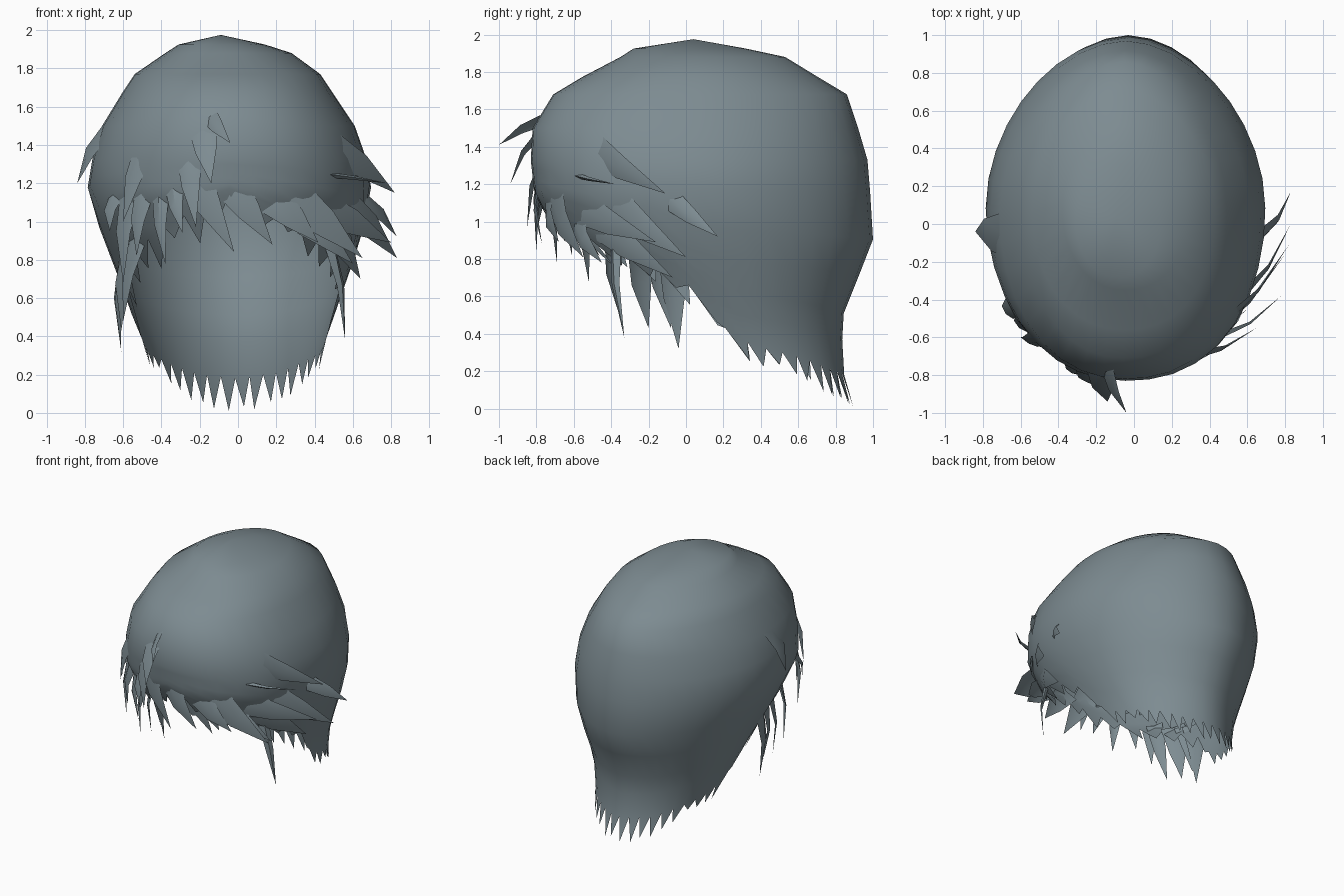
import bpy, bmesh, math, random
from mathutils import Vector

random.seed(4)
hair = bpy.data.materials.new("slate grey hair")
hair.diffuse_color = (0.205, 0.26, 0.285, 1)

# profile rows: z, front y, back y, left x, right x
PROFILE = [
    (1.97, 0.03, 0.05, -0.10, -0.08), (1.925, -0.28, 0.32, -0.31, 0.14),
    (1.88, -0.35, 0.53, -0.38, 0.28), (1.77, -0.56, 0.71, -0.54, 0.43),
    (1.68, -0.71, 0.86, -0.60, 0.49), (1.50, -0.82, 0.92, -0.71, 0.61),
    (1.33, -0.83, 0.97, -0.76, 0.67), (1.15, -0.81, 0.985, -0.79, 0.70),
    (0.90, -0.68, 1.00, -0.70, 0.64), (0.70, -0.45, 0.92, -0.62, 0.57),
    (0.50, -0.28, 0.84, -0.55, 0.50), (0.36, -0.18, 0.835, -0.49, 0.45),
    (0.20, -0.05, 0.84, -0.45, 0.42), (0.00, 0.00, 0.90, -0.42, 0.40)]
# hairline height against angle from the front
RIM = [(0, 1.14), (20, 1.03), (40, 0.91), (58, 0.78), (70, 0.66), (78, 0.45),
       (86, 0.37), (100, 0.32), (125, 0.27), (150, 0.21), (180, 0.18)]


def lerp_table(table, key):
    for a, b in zip(table, table[1:]):
        if min(a[0], b[0]) <= key <= max(a[0], b[0]):
            t = (key - a[0]) / (b[0] - a[0])
            return [p + (q - p) * t for p, q in zip(a, b)]
    return list(table[-1] if abs(key - table[-1][0]) < abs(key - table[0][0]) else table[0])


def surface(deg, z):
    """Point on the hair at an angle (0 = front, 90 = +x) and height."""
    _, yf, yb, xl, xr = lerp_table(PROFILE, z)
    a = math.radians(deg)
    s, c = math.sin(a), math.cos(a)
    # fuller brow, narrower back
    p = 1.85 if c < 0 else (2.3 if s > 0 else 2.12)
    r = (abs(s) ** p + abs(c) ** p) ** (-1 / p)
    return Vector(((xl + xr) / 2 + (xr - xl) / 2 * s * r,
                   (yf + yb) / 2 - (yb - yf) / 2 * c * r, z))


def rim(deg):
    return lerp_table(RIM, abs((deg + 180) % 360 - 180))[1]


def finish(bm, name, angle):
    mesh = bpy.data.meshes.new(name)
    bm.to_mesh(mesh)
    bm.free()
    ob = bpy.data.objects.new(name, mesh)
    bpy.context.collection.objects.link(ob)
    mesh.materials.append(hair)
    bpy.ops.object.select_all(action='DESELECT')
    ob.select_set(True)
    bpy.context.view_layer.objects.active = ob
    bpy.ops.object.shade_smooth_by_angle(angle=math.radians(angle))
    return ob


# main shell: columns from the crown down to the hairline, ending in teeth
bm = bmesh.new()
N = 36
upper = [p[0] for p in PROFILE[1:7]]
lower = [0.155, 0.37, 0.54, 0.715, 0.836, 1.0]
apex = bm.verts.new((-0.09, 0.04, 1.975))
columns = []
for i in range(N):
    d = i * 360 / N
    low = rim(d)
    zs = upper + [1.33 + (low - 1.33) * k for k in lower]
    columns.append([bm.verts.new(surface(d, z)) for z in zs])
for i in range(N):
    a, b = columns[i], columns[(i + 1) % N]
    bm.faces.new((apex, a[0], b[0]))
    for k in range(len(a) - 1):
        bm.faces.new((a[k], a[k + 1], b[k + 1], b[k]))
    # hairline tooth
    d = (i + 0.5) * 360 / N
    back = abs(d - 180)
    if back < 50:
        drop = random.uniform(0.12, 0.18)
    elif back < 110:
        drop = random.uniform(0.05, 0.13)
    else:
        drop = random.uniform(0.05, 0.13) if d < 180 else random.uniform(0.08, 0.2)
    tip = surface(d + random.uniform(-2, 2), max(0.0, rim(d) - drop))
    bm.faces.new((a[-1], bm.verts.new(tip), b[-1]))
bmesh.ops.recalc_face_normals(bm, faces=bm.faces)
finish(bm, "hair_shell", 50)


def add_lock(bm, deg, z, tip, width):
    """Long pointed lock, widest where it grows out of the shell."""
    root, tip = surface(deg, z), Vector(tip)
    out = (root - Vector((-0.04, 0.1, z - 0.05))).normalized()
    side = (tip - root).cross(out).normalized() * width / 2
    mid = root.lerp(tip, 0.45) + out * 0.008
    v = [bm.verts.new(p) for p in
         (root - out * 0.045 - side, root - out * 0.015, root - out * 0.045 + side,
          mid - side * 0.7, mid + out * 0.012, mid + side * 0.7, tip)]
    for f in ((0, 3, 4, 1), (1, 4, 5, 2), (3, 6, 4), (4, 6, 5)):
        bm.faces.new([v[j] for j in f])


def make_locks(name, locks):
    bm = bmesh.new()
    for lock in locks:
        add_lock(bm, *lock)
    finish(bm, name, 45)


# fringe swept across the brow
make_locks("fringe_locks", [
    (-18, 1.30, (-0.02, -0.80, 0.84), 0.20),
    (0, 1.20, (0.18, -0.77, 0.88), 0.18),
    (-24, 1.20, (-0.29, -0.80, 0.94), 0.11),
    (-30, 1.16, (-0.38, -0.69, 0.78), 0.10),
    (-38, 1.16, (-0.53, -0.61, 0.82), 0.12),
    (-46, 1.16, (-0.60, -0.52, 0.68), 0.14),
    (18, 1.12, (0.42, -0.68, 0.89), 0.18),
    (26, 1.14, (0.65, -0.55, 0.81), 0.22),
    (-10, 1.56, (-0.04, -1.00, 1.41), 0.10),
    (-12, 1.50, (-0.14, -0.94, 1.20), 0.16),
    (-18, 1.36, (-0.22, -0.85, 0.97), 0.14),
    (-40, 1.40, (-0.60, -0.60, 1.00), 0.14)])

# right side locks flicking outward
make_locks("right_side_locks", [
    (50, 1.40, (0.82, -0.11, 1.15), 0.18),
    (78, 1.12, (0.83, 0.17, 0.92), 0.12),
    (56, 1.10, (0.83, 0.00, 0.81), 0.20),
    (40, 1.08, (0.80, -0.16, 0.89), 0.19),
    (46, 1.00, (0.64, -0.07, 0.70), 0.20),
    (42, 1.25, (0.78, -0.38, 1.20), 0.03),
    (50, 0.90, (0.56, -0.33, 0.38), 0.08),
    (34, 1.00, (0.60, -0.45, 0.78), 0.15)])

# left side locks hanging down
make_locks("left_side_locks", [
    (-70, 0.82, (-0.61, -0.04, 0.32), 0.17),
    (-58, 0.86, (-0.61, -0.20, 0.43), 0.18),
    (-48, 0.93, (-0.60, -0.35, 0.48), 0.12),
    (-64, 0.84, (-0.61, -0.08, 0.43), 0.14),
    (-82, 1.50, (-0.84, -0.04, 1.20), 0.26),
    (-54, 1.15, (-0.67, -0.48, 0.95), 0.13)])
